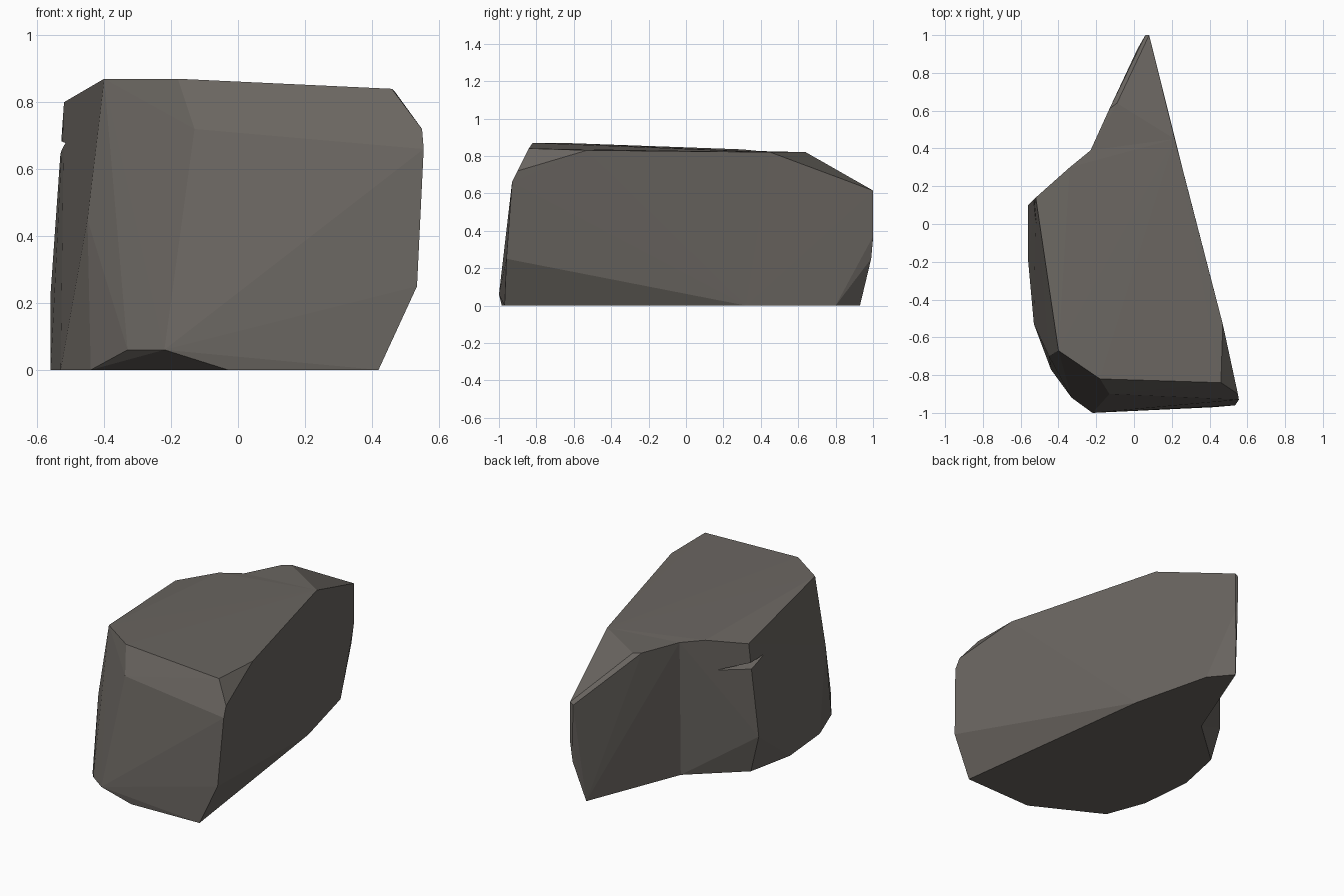
import bpy, bmesh

if "Cube" in bpy.data.objects:
    bpy.data.objects.remove(bpy.data.objects["Cube"])

stone = bpy.data.materials.new("dark_grey_stone")
stone.diffuse_color = (0.145, 0.132, 0.119, 1)
stone.use_nodes = True
stone.node_tree.nodes["Principled BSDF"].inputs["Base Color"].default_value = stone.diffuse_color


def hull(name, points):
    """Convex, flat-faced chunk wrapped around a few corner points."""
    bm = bmesh.new()
    for p in points:
        bm.verts.new(p)
    res = bmesh.ops.convex_hull(bm, input=bm.verts[:])
    loose = [v for v in bm.verts if not v.link_faces]
    bmesh.ops.delete(bm, geom=loose, context='VERTS')
    bmesh.ops.recalc_face_normals(bm, faces=bm.faces[:])
    me = bpy.data.meshes.new(name)
    bm.to_mesh(me)
    bm.free()
    me.materials.append(stone)
    ob = bpy.data.objects.new(name, me)
    bpy.context.collection.objects.link(ob)
    return ob


def boolean(target, other, operation):
    mod = target.modifiers.new(operation.lower(), 'BOOLEAN')
    mod.object, mod.operation, mod.solver = other, operation, 'EXACT'
    bpy.context.view_layer.objects.active = target
    bpy.ops.object.modifier_apply(modifier=mod.name)
    bpy.data.objects.remove(other)


# corners shared by the body and the narrow back end
seam = [(-.23, .39, .826), (-.21, .35, 0), (.25, .32, 0), (.216, .45, .82)]

# main body: front, left and right sides
rock = hull("rock", seam + [
    (-.18, -.82, .87), (.46, -.84, .84), (.55, -.90, .72), (.555, -.93, .66),
    (.535, -.96, .25), (.42, -.97, 0), (-.13, -.90, .72), (-.22, -1, .06),
    (-.03, -.985, 0), (-.33, -.92, .06), (-.44, -.77, 0), (-.40, -.67, .87),
    (-.45, -.70, .45), (-.53, -.53, 0), (.47, -.53, .83), (-.56, -.2, 0),
    (-.50, .09, 0), (-.56, .10, .23), (-.52, .14, .80), (-.34, .30, .835)])

# narrow back end, reaching slightly into the body
tail = hull("tail", seam + [
    (-.13, .61, .82), (-.09, .64, .82), (.06, 1, .60), (.08, 1, .615),
    (.065, 1, .36), (.08, 1, .37), (.07, .99, .25), (.02, .93, 0),
    (.13, .80, 0), (.05, .1, .4)])
boolean(rock, tail, 'UNION')

# small chip in the left back corner
chip = hull("chip", [(-.39, .25, .65), (-.525, -.03, .68), (-.5, .11, .655),
                     (-.62, .22, .61), (-.62, .22, .71)])
boolean(rock, chip, 'DIFFERENCE')
